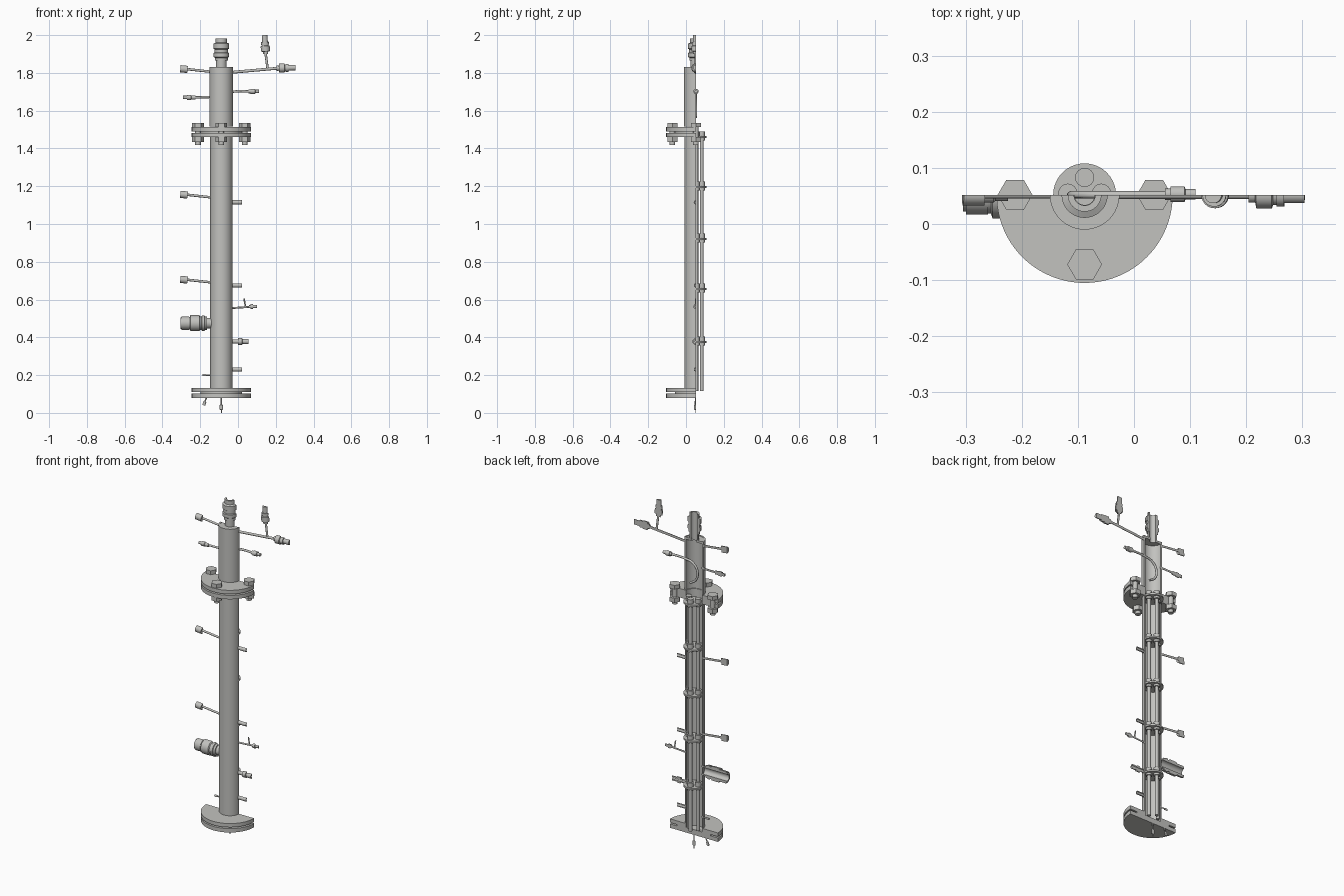
import bpy, bmesh, math
from mathutils import Vector

if "Cube" in bpy.data.objects:
    bpy.data.objects.remove(bpy.data.objects["Cube"])

steel = bpy.data.materials.new("light grey steel")
steel.use_nodes = True
GREY = (0.54, 0.54, 0.52, 1)
steel.diffuse_color = GREY
steel.node_tree.nodes["Principled BSDF"].inputs["Base Color"].default_value = GREY

AX, CUT = -0.088, 0.052      # column axis and section plane
UP = (0, 0, 1)


def finish(obj):
    obj.data.materials.append(steel)
    bpy.ops.object.select_all(action='DESELECT')
    obj.select_set(True)
    bpy.context.view_layer.objects.active = obj
    bpy.ops.object.shade_smooth_by_angle(angle=math.radians(35))
    return obj


def lathe(name, profile, start, axis=UP, half=True, sides=24):
    """Turn a closed (radius, distance) outline about an axis; half keeps the front."""
    d, o = Vector(axis).normalized(), Vector(start)
    front = Vector((0, -1, 0))
    side = front.cross(d)
    bm = bmesh.new()
    span = math.pi if half else math.tau
    count = sides + 1 if half else sides
    rings = []
    for i in range(count):
        a = span * i / sides
        out = side * math.cos(a) + front * math.sin(a)
        rings.append([bm.verts.new(o + d * h + out * r) for r, h in profile])
    n = len(profile)
    for i in range(sides):
        p, q = rings[i], rings[(i + 1) % count]
        for j in range(n):
            k = (j + 1) % n
            if profile[j][0] or profile[k][0]:
                bm.faces.new((p[j], p[k], q[k], q[j]))
    if half:
        bm.faces.new(rings[0])
        bm.faces.new(rings[-1])
    bmesh.ops.remove_doubles(bm, verts=bm.verts, dist=1e-5)
    bmesh.ops.recalc_face_normals(bm, faces=bm.faces)
    mesh = bpy.data.meshes.new(name)
    bm.to_mesh(mesh)
    bm.free()
    obj = bpy.data.objects.new(name, mesh)
    bpy.context.collection.objects.link(obj)
    return finish(obj)


def stepped(steps, bore=0.0):
    """Outline from (radius, from, to) steps, with an optional bore."""
    pts = [(bore, steps[0][1])]
    for r, a, b in steps:
        pts += [(r, a), (r, b)]
    return pts + [(bore, steps[-1][2])]


def fitting(name, steps, start, axis=UP, bore=0.0, **kw):
    return lathe(name, stepped(steps, bore), start, axis, **kw)


def pipe(name, a, b, r, bore=0.0, **kw):
    a, b = Vector((a[0], CUT, a[1])), Vector((b[0], CUT, b[1]))
    return fitting(name, [(r, 0, (b - a).length)], a, b - a, bore, sides=12, **kw)


base = (AX, CUT, 0)

# Sectioned column shell
fitting("lower_shell", [(0.059, 0.13, 1.46)], base, bore=0.052, sides=40)
fitting("upper_shell", [(0.062, 1.515, 1.83)], base, bore=0.053, sides=40)
fitting("top_cap", [(0.06, 1.815, 1.828)], base, bore=0.018, sides=40)
fitting("top_outlet", [(0.028, 1.82, 1.865), (0.034, 1.865, 1.88), (0.041, 1.885, 1.905),
                       (0.036, 1.908, 1.925), (0.041, 1.928, 1.955), (0.03, 1.96, 1.983)],
        base, bore=0.019, sides=32)

# Flange pairs
for label, z, bore in (("upper", 1.46, 0.053), ("lower", 0.08, 0.0)):
    fitting(label + "_flange_bottom", [(0.157, z, z + 0.023)], base, bore=bore, sides=48)
    fitting(label + "_flange_gasket", [(0.11, z + 0.023, z + 0.031)], base, bore=bore, sides=48)
    fitting(label + "_flange_top", [(0.157, z + 0.031, z + 0.053)], base, bore=0.052, sides=48)

# Whole hexagon bolts around the upper flange
for i in range(3):
    a = math.pi + i * math.pi / 2
    spot = (AX + 0.124 * math.cos(a), CUT + 0.124 * math.sin(a), 0)
    hexes = dict(half=False, sides=6)
    fitting("bolt_head", [(0.031, 1.513, 1.536)], spot, **hexes)
    fitting("bolt_nut", [(0.031, 1.434, 1.46)], spot, **hexes)
    fitting("bolt_shank", [(0.015, 1.417, 1.52)], spot, half=False, sides=16)

# Internal trays on three rods
rods = [(AX - 0.03, 0.055), (AX + 0.03, 0.055), (AX, 0.083)]
for x, y in rods:
    fitting("tray_rod", [(0.01, 0.115, 1.488)], (x, y, 0), half=False, sides=16)
for z in (1.455, 1.19, 0.915, 0.65, 0.37):
    fitting("tray", [(0.056, z, z + 0.01)], base, half=False, sides=40)
    for x, y in rods:
        fitting("tray_collar", [(0.017, z - 0.012, z + 0.035)], (x, y, 0), half=False, sides=16)

# Left instrument branches with end caps
for z in (1.82, 1.155, 0.705):
    pipe("capped_branch", (-0.27, z), (AX - 0.055, z - 0.014), 0.0065)
    fitting("branch_cap", [(0.019, 0, 0.038)], (-0.305, CUT, z + 0.002), (1, 0, -0.1), sides=16)
pipe("left_probe", (-0.26, 1.67), (AX - 0.05, 1.672), 0.006)
fitting("left_probe_nut", [(0.009, 0, 0.02), (0.014, 0.02, 0.04), (0.011, 0.043, 0.065)],
        (-0.29, CUT, 1.67), (1, 0, 0), sides=16)
pipe("left_small_tap", (-0.188, 0.2), (AX - 0.05, 0.2), 0.004)
fitting("left_tap_tip", [(0.006, 0, 0.018)], (-0.188, CUT, 0.2), (1, 0, 0), sides=12)

# Large side nozzle
fitting("large_side_nozzle", [(0.03, 0, 0.006), (0.035, 0.006, 0.045), (0.033, 0.045, 0.05),
                              (0.042, 0.053, 0.1), (0.035, 0.104, 0.112), (0.041, 0.114, 0.128),
                              (0.036, 0.13, 0.142), (0.028, 0.142, 0.166)],
        (-0.305, CUT, 0.475), (1, 0, 0), bore=0.02, sides=32)

# Forked top branch
coupling = [(0.014, 0, 0.012), (0.024, 0.014, 0.042), (0.018, 0.044, 0.05),
            (0.021, 0.05, 0.064), (0.015, 0.064, 0.1)]
pipe("top_branch", (AX + 0.055, 1.803), (0.215, 1.825), 0.0075)
fitting("top_branch_coupling", coupling, (0.204, CUT, 1.825), (1, 0, 0.03), sides=20)
pipe("top_branch_riser", (0.157, 1.82), (0.144, 1.92), 0.0065)
fitting("riser_coupling", coupling, (0.146, CUT, 1.9), (-0.05, 0, 1), sides=20)

# Curved probe, left whole
curve = bpy.data.curves.new("curved_probe", 'CURVE')
curve.dimensions = '3D'
curve.bevel_depth = 0.0065
curve.bevel_resolution = 3
curve.use_fill_caps = True
path = [(0.08, 1.702), (-0.03, 1.70), (-0.085, 1.685), (-0.112, 1.64), (-0.1, 1.59), (-0.065, 1.565)]
spline = curve.splines.new('BEZIER')
spline.bezier_points.add(len(path) - 1)
for bp, (x, z) in zip(spline.bezier_points, path):
    bp.co = (x, CUT, z)
    bp.handle_left_type = bp.handle_right_type = 'AUTO'
probe = bpy.data.objects.new("curved_probe", curve)
bpy.context.collection.objects.link(probe)
curve.materials.append(steel)
fitting("curved_probe_nut", [(0.01, 0, 0.01), (0.014, 0.01, 0.035), (0.009, 0.037, 0.055)],
        (0.055, CUT + 0.001, 1.702), (1, 0, 0), half=False, sides=16)

# Short stubs on the right
for z in (1.115, 0.675, 0.23):
    pipe("right_stub", (AX + 0.052, z), (0.022, z), 0.011, 0.006)

# Lower right branches
pipe("lower_branch", (AX + 0.055, 0.555), (0.075, 0.562), 0.005)
pipe("lower_branch_riser", (0.04, 0.56), (0.032, 0.605), 0.004)
fitting("lower_branch_nut", [(0.008, 0, 0.008), (0.013, 0.008, 0.022), (0.008, 0.022, 0.042)],
        (0.058, CUT, 0.562), (1, 0, 0.03), sides=16)
fitting("lower_coupling", [(0.011, 0, 0.037), (0.018, 0.037, 0.058), (0.012, 0.06, 0.068),
                           (0.014, 0.068, 0.092)],
        (AX + 0.052, CUT, 0.378), (1, 0, 0), bore=0.005, sides=16)

# Bottom drains
fitting("centre_drain", [(0.003, 0, 0.015), (0.009, 0.018, 0.042), (0.004, 0.045, 0.085)],
        base, sides=12)
pipe("slanted_drain", (-0.166, 0.085), (-0.182, 0.04), 0.004)
fitting("slanted_drain_tip", [(0.008, 0, 0.02)], (-0.175, CUT, 0.06), (-0.33, 0, -1), sides=12)
